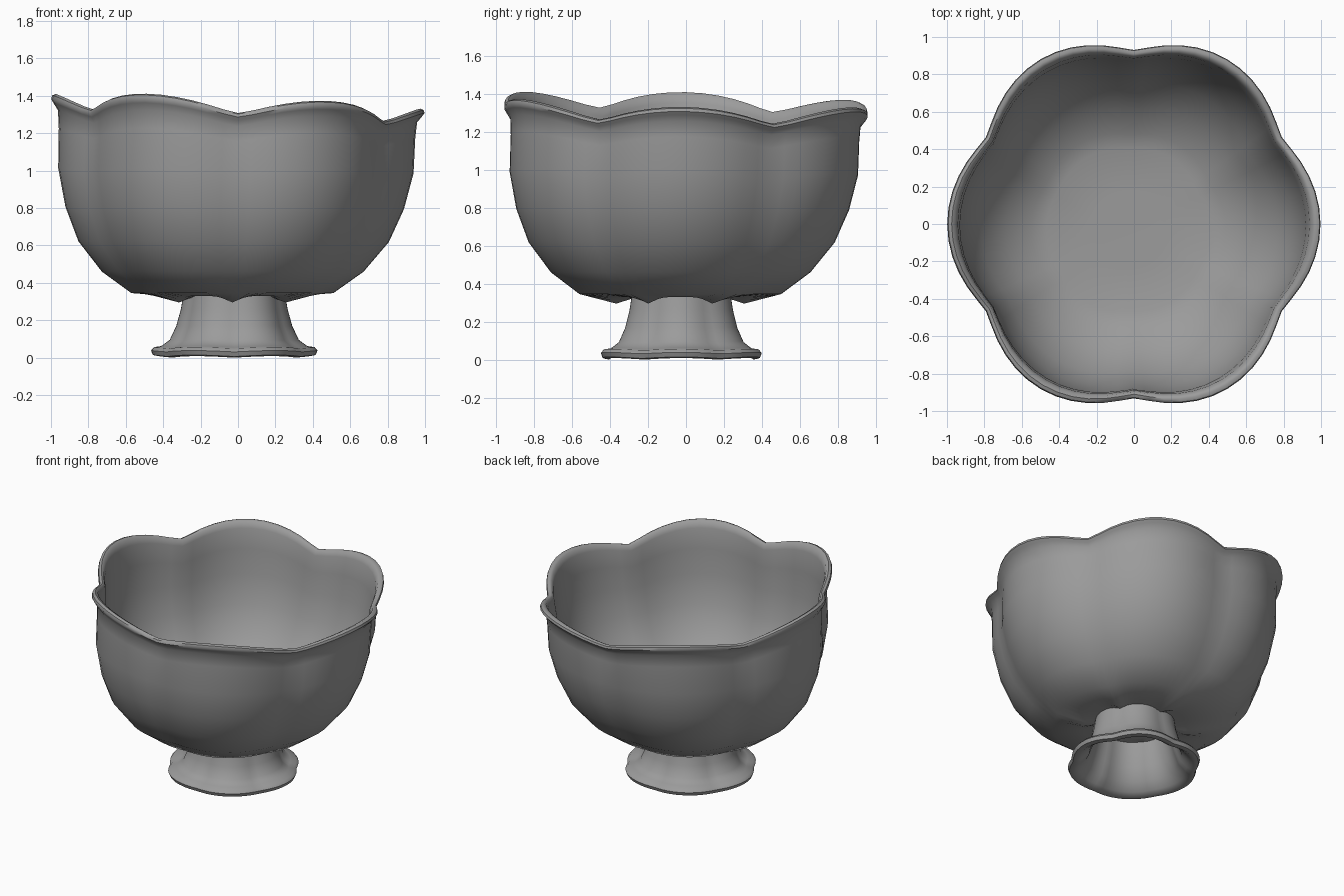
import bpy
import bmesh
from math import cos, sin, pi, radians, sqrt

if "Cube" in bpy.data.objects:
    bpy.data.objects.remove(bpy.data.objects["Cube"], do_unlink=True)

SEGMENTS = 72

grey = bpy.data.materials.new("plain grey")
grey.use_nodes = True
colour = (0.33, 0.33, 0.33, 1)
grey.diffuse_color = colour
grey.node_tree.nodes["Principled BSDF"].inputs["Base Color"].default_value = colour


def lobe(a):
    """1 in the middle of each of the six petals, 0 in the grooves."""
    return (sqrt(cos(3 * a) ** 2 + 0.01) - 0.1) / 0.905


def loft(name, rows, place, cap):
    """Skin a ring per profile row; place(row, angle) gives each point."""
    bm = bmesh.new()
    rings = [[bm.verts.new(place(row, 2 * pi * i / SEGMENTS))
              for i in range(SEGMENTS)] for row in rows]
    for low, high in zip(rings, rings[1:]):
        for i in range(SEGMENTS):
            j = (i + 1) % SEGMENTS
            bm.faces.new((low[i], low[j], high[j], high[i]))
    if cap:
        bm.faces.new(rings[0][::-1])
        bm.faces.new(rings[-1])
    bmesh.ops.recalc_face_normals(bm, faces=bm.faces)
    mesh = bpy.data.meshes.new(name)
    bm.to_mesh(mesh)
    bm.free()
    mesh.materials.append(grey)
    ob = bpy.data.objects.new(name, mesh)
    bpy.context.collection.objects.link(ob)
    bpy.ops.object.select_all(action='DESELECT')
    ob.select_set(True)
    bpy.context.view_layer.objects.active = ob
    bpy.ops.object.shade_smooth_by_angle(angle=radians(50))
    return ob


# Bowl: radius, height, groove depth; underside, outer wall, lip, inner wall, floor
bowl_rows = [
    (0.20, 0.34, 0.03), (0.34, 0.33, 0.03), (0.54, 0.345, 0.04),
    (0.70, 0.46, 0.05), (0.83, 0.62, 0.06), (0.905, 0.80, 0.065),
    (0.95, 1.00, 0.07), (0.953, 1.20, 0.075), (0.96, 1.29, 0.08),
    (0.985, 1.325, 0.085), (0.998, 1.345, 0.085), (0.993, 1.363, 0.085),
    (0.975, 1.37, 0.085), (0.955, 1.36, 0.08), (0.94, 1.32, 0.075),
    (0.925, 1.18, 0.07), (0.915, 1.00, 0.07), (0.87, 0.80, 0.065),
    (0.795, 0.64, 0.06), (0.66, 0.49, 0.05), (0.52, 0.41, 0.04),
    (0.44, 0.385, 0.03), (0.20, 0.38, 0.02),
]


def bowl_point(row, a):
    r, z, groove = row
    petal = lobe(a)
    r *= 1 - groove * (1 - petal)
    up = max(0, (z - 0.4) / 0.97)
    shift = -0.03 * (1 - min(1, up))
    x, y = r * cos(a), r * sin(a) * 1.02
    # The rim dips at the grooves and leans down to the back left
    z += up ** 2 * (-0.04 * x - 0.025 * y - 0.085 * (1 - petal))
    if row is bowl_rows[1]:
        z -= 0.035 * (1 - petal) ** 2
    return x + shift, y + shift, z


loft("bowl", bowl_rows, bowl_point, True)

# Foot: hollow flared stand with a rolled edge
foot_rows = [
    (0.27, 0.35, 0.05), (0.285, 0.26, 0.05), (0.31, 0.17, 0.06),
    (0.345, 0.095, 0.06), (0.39, 0.062, 0.06), (0.43, 0.056, 0.06),
    (0.445, 0.038, 0.06), (0.435, 0.014, 0.06), (0.405, 0.008, 0.06),
    (0.37, 0.03, 0.06), (0.32, 0.08, 0.06), (0.285, 0.17, 0.06),
    (0.26, 0.26, 0.05), (0.245, 0.35, 0.05),
]


def foot_point(row, a):
    r, z, groove = row
    r *= 1 - groove * (1 - lobe(a))
    z -= 0.008 * (1 - lobe(a)) * (1 - z / 0.35)
    return r * cos(a) - 0.02, r * sin(a) - 0.025, z


loft("foot", foot_rows, foot_point, False)
